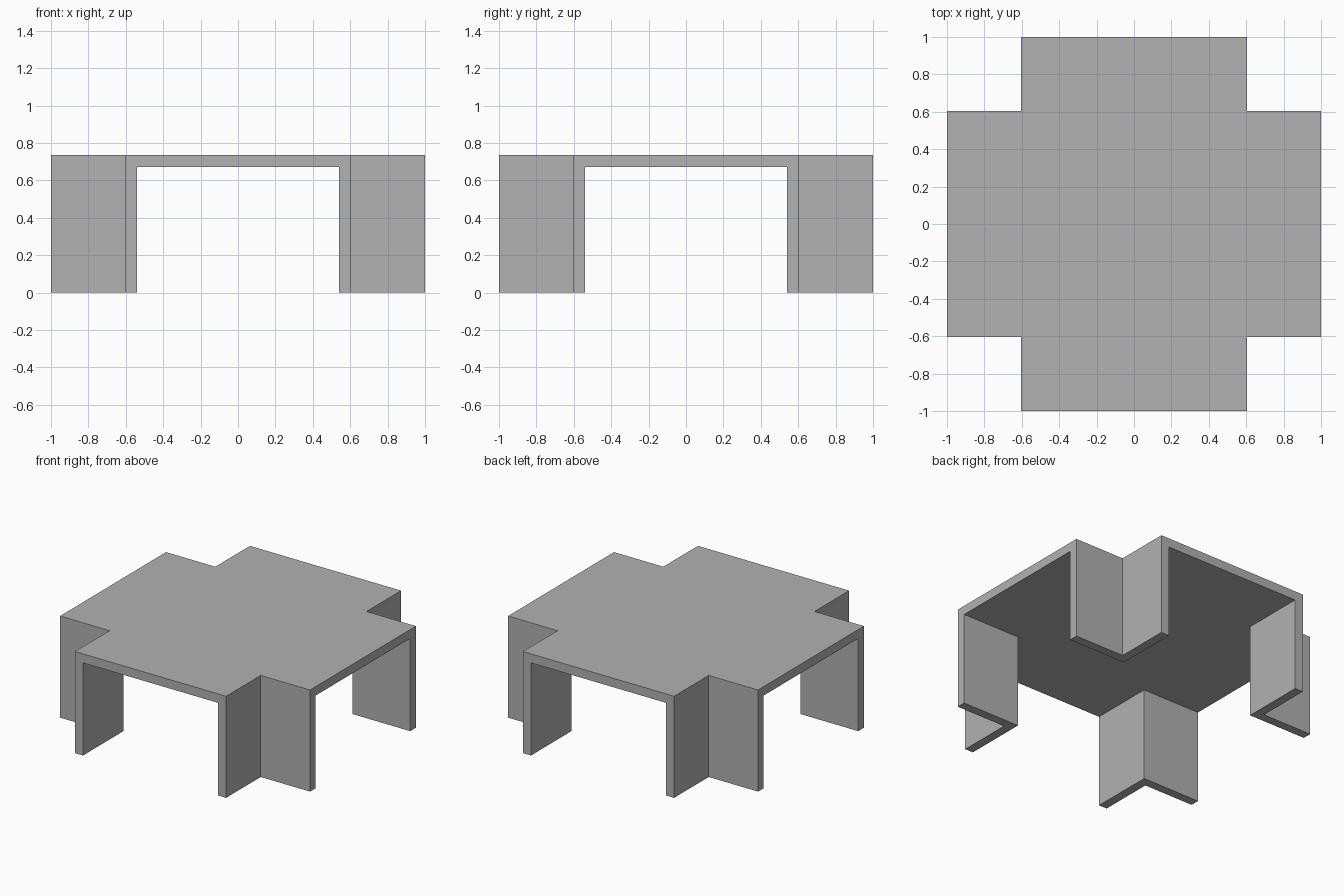
import bpy, bmesh, math

cube = bpy.data.objects.get("Cube")
if cube:
    bpy.data.objects.remove(cube, do_unlink=True)

HEIGHT = 0.735
THICK = 0.065
NOTCH = 0.605                      # inner corner of each cut-out
INNER = NOTCH - THICK              # inside face of the leg panels
LINES = [-1, -NOTCH, -INNER, INNER, NOTCH, 1]

grey = bpy.data.materials.new("matte_grey")
grey.use_nodes = True
colour = (0.445, 0.445, 0.445, 1)
grey.diffuse_color = colour
grey.node_tree.nodes["Principled BSDF"].inputs["Base Color"].default_value = colour


def pull_down(bm, faces, depth, keep):
    """Extrude faces straight down and return the new lower faces."""
    result = bmesh.ops.extrude_face_region(bm, geom=faces, use_keep_orig=True)["geom"]
    verts = [g for g in result if isinstance(g, bmesh.types.BMVert)]
    bmesh.ops.translate(bm, verts=verts, vec=(0, 0, -depth))
    if not keep:
        bmesh.ops.delete(bm, geom=[f for f in faces if f.is_valid], context='FACES')
    return [g for g in result if isinstance(g, bmesh.types.BMFace)]


def is_leg(face):
    """Angled leg panels lie outside the inner line on both axes."""
    c = face.calc_center_median()
    return abs(c.x) > INNER and abs(c.y) > INNER


bm = bmesh.new()

# Cross-shaped top sheet, with the four corners left out
grid = [[bm.verts.new((x, y, HEIGHT)) for y in LINES] for x in LINES]
cells = range(len(LINES) - 1)
ends = (cells[0], cells[-1])
sheet = [bm.faces.new((grid[i][j], grid[i + 1][j], grid[i + 1][j + 1], grid[i][j + 1]))
         for i in cells for j in cells if not (i in ends and j in ends)]
bmesh.ops.delete(bm, geom=[v for v in bm.verts if not v.link_faces], context='VERTS')

# Slab thickness, then the four angled legs
underside = pull_down(bm, sheet, THICK, True)
pull_down(bm, [f for f in underside if is_leg(f)], HEIGHT - THICK, False)

# Merge coplanar faces into clean flat panels
bmesh.ops.remove_doubles(bm, verts=bm.verts[:], dist=0.0001)
bmesh.ops.recalc_face_normals(bm, faces=bm.faces[:])
bmesh.ops.dissolve_limit(bm, angle_limit=math.radians(1), verts=bm.verts[:], edges=bm.edges[:])

mesh = bpy.data.meshes.new("cross_table")
bm.to_mesh(mesh)
bm.free()
mesh.materials.append(grey)
table = bpy.data.objects.new("cross_table", mesh)
bpy.context.collection.objects.link(table)
